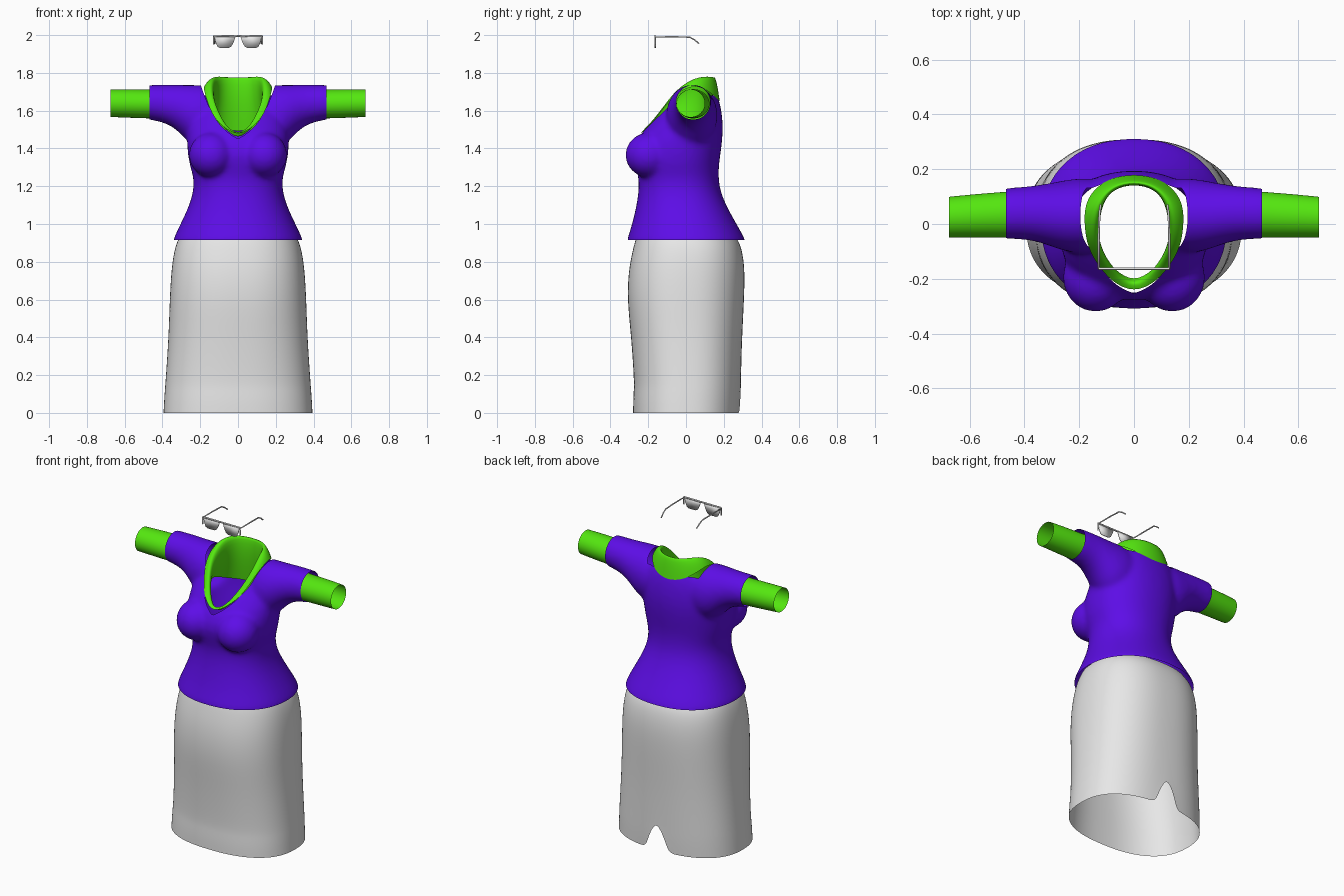
import bpy, bmesh
from math import sin, cos, pi, copysign
from mathutils import Vector, Matrix
from mathutils.bvhtree import BVHTree

cube = bpy.data.objects.get("Cube")
if cube:
    bpy.data.objects.remove(cube)


def material(name, color):
    m = bpy.data.materials.new(name)
    m.use_nodes = True
    m.diffuse_color = (*color, 1)
    m.node_tree.nodes["Principled BSDF"].inputs["Base Color"].default_value = (*color, 1)
    return m


purple = material("purple knit", (0.11, 0.004, 0.8))
green = material("green cotton", (0.09, 0.8, 0.005))
grey = material("light grey", (0.8, 0.8, 0.8))


def make_object(name, bm, mat):
    for f in bm.faces:
        f.smooth = True
    mesh = bpy.data.meshes.new(name)
    bm.to_mesh(mesh)
    mesh.materials.append(mat)
    ob = bpy.data.objects.new(name, mesh)
    bpy.context.collection.objects.link(ob)
    return ob


def subdivide(ob, levels=2):
    mod = ob.modifiers.new("Smooth surface", 'SUBSURF')
    mod.levels = mod.render_levels = levels


def oval(t, n):
    """Point on a rounded-square unit loop."""
    c, s = cos(t), sin(t)
    return copysign(abs(c) ** (2 / n), c), copysign(abs(s) ** (2 / n), s)


def loft(bm, rows, closed=True, caps=False):
    rows = [[bm.verts.new(p) for p in row] for row in rows]
    n = len(rows[0])
    for a, b in zip(rows, rows[1:]):
        for i in range(n if closed else n - 1):
            j = (i + 1) % n
            bm.faces.new((a[i], a[j], b[j], b[i]))
    if caps:
        bm.faces.new(rows[0])
        bm.faces.new(rows[-1])


def upright_ring(z, half, front, back, n, count=40, gap=0.0):
    """Horizontal section starting at the back centre."""
    mid, depth, pts = (front + back) / 2, (back - front) / 2, []
    for i in range(count):
        t = gap + (2 * pi - 2 * gap) * i / (count - 1 if gap is not None and n > 2.3 else count)
        u, v = oval(pi / 2 + t, n)
        pts.append((half * u, mid + depth * v, z))
    return pts


def sleeve_ring(x, low, high, front, back, count=24):
    return [(x, (front + back) / 2 + (back - front) / 2 * cos(2 * pi * i / count),
             (low + high) / 2 + (high - low) / 2 * sin(2 * pi * i / count)) for i in range(count)]


# Skirt: open tube with a vent at the back hem
skirt_sections = [
    (0.0, 0.395, -0.28, 0.285), (0.06, 0.392, -0.28, 0.288), (0.12, 0.388, -0.277, 0.29),
    (0.17, 0.384, -0.275, 0.291), (0.4, 0.368, -0.29, 0.297), (0.6, 0.362, -0.312, 0.308),
    (0.75, 0.354, -0.305, 0.312), (0.85, 0.34, -0.285, 0.3), (0.91, 0.322, -0.27, 0.28),
    (0.95, 0.3, -0.255, 0.25)]
bm = bmesh.new()
loft(bm, [upright_ring(*s, 2.4, 49, 0.15 * max(0, 1 - s[0] / 0.17) ** 0.8)
          for s in skirt_sections], closed=False)
bmesh.ops.remove_doubles(bm, verts=bm.verts, dist=0.0005)
skirt = make_object("skirt", bm, grey)
subdivide(skirt)

# Sweater: torso, sleeves and bust fused into one smooth skin
torso_sections = [
    (0.84, 0.37, -0.335, 0.345), (0.92, 0.345, -0.312, 0.315), (1.0, 0.305, -0.285, 0.268),
    (1.1, 0.257, -0.262, 0.212), (1.18, 0.235, -0.25, 0.18), (1.25, 0.235, -0.25, 0.172),
    (1.32, 0.26, -0.275, 0.175), (1.4, 0.27, -0.285, 0.188), (1.5, 0.272, -0.23, 0.198),
    (1.6, 0.25, -0.135, 0.19), (1.68, 0.21, -0.075, 0.17), (1.735, 0.17, -0.02, 0.13)]
sleeve_sections = [
    (0.1, 1.42, 1.735, -0.1, 0.17), (0.2, 1.4, 1.738, -0.11, 0.17), (0.26, 1.425, 1.738, -0.1, 0.16),
    (0.31, 1.485, 1.738, -0.08, 0.15), (0.37, 1.53, 1.738, -0.06, 0.14),
    (0.45, 1.55, 1.738, -0.055, 0.133), (0.54, 1.555, 1.738, -0.055, 0.128)]
bm = bmesh.new()
loft(bm, [upright_ring(*s, 2.2) for s in torso_sections], caps=True)
for side in (-1, 1):
    loft(bm, [sleeve_ring(side * s[0], *s[1:]) for s in sleeve_sections], caps=True)
    bmesh.ops.create_uvsphere(
        bm, u_segments=24, v_segments=16, radius=1,
        matrix=Matrix.Translation((side * 0.14, -0.195, 1.365)) @ Matrix.Diagonal((0.122, 0.128, 0.12, 1)))
bmesh.ops.recalc_face_normals(bm, faces=bm.faces)
sweater = make_object("sweater", bm, purple)
subdivide(sweater, 1)
mod = sweater.modifiers.new("Fuse", 'REMESH')
mod.mode, mod.voxel_size = 'VOXEL', 0.012
mod = sweater.modifiers.new("Relax", 'SMOOTH')
mod.factor, mod.iterations = 0.5, 14
bpy.context.view_layer.update()
fused = bpy.data.meshes.new_from_object(sweater.evaluated_get(bpy.context.evaluated_depsgraph_get()))
bm = bmesh.new()
bm.from_mesh(fused)
bpy.data.meshes.remove(fused)
skin = BVHTree.FromBMesh(bm)


def neckline(x, y):
    """Height above which the sweater is cut away."""
    ax = abs(x)
    back = 1.45 + 0.23 * min(1, max(0, (y + 0.05) / 0.15))
    return max(back, 1.45 + 0.6 * ax + 22 * ax ** 3)


def trim(point, normal):
    bmesh.ops.bisect_plane(bm, geom=bm.verts[:] + bm.edges[:] + bm.faces[:], dist=1e-5,
                           plane_co=point, plane_no=normal, clear_outer=True)


# Open the hem, sleeve ends and neck
trim((0, 0, 0.915), (0, 0, -1))
for side in (-1, 1):
    trim((side * 0.468, 0, 0), (side, 0, 0))
for v in bm.verts:
    v.co.z -= neckline(v.co.x, v.co.y)
trim((0, 0, 0), (0, 0, 1))
for v in bm.verts:
    v.co.z += neckline(v.co.x, v.co.y)
for f in bm.faces:
    f.smooth = True
sweater.modifiers.clear()
bm.to_mesh(sweater.data)

# Shirt cuffs
for side, name in ((-1, "right_shirt_sleeve"), (1, "left_shirt_sleeve")):
    bm = bmesh.new()
    loft(bm, [sleeve_ring(side * x, *s) for x, *s in (
        (0.4, 1.558, 1.715, -0.05, 0.125), (0.47, 1.558, 1.712, -0.05, 0.118),
        (0.58, 1.562, 1.714, -0.05, 0.11), (0.676, 1.566, 1.712, -0.05, 0.1))])
    subdivide(make_object(name, bm, green), 1)

# Shirt collar: outer leaf on the sweater, fold, and stand inside the neck
outer = [(0, -0.23, 1.45), (0.085, -0.2, 1.508), (0.14, -0.14, 1.58), (0.175, -0.06, 1.675),
         (0.185, 0.04, 1.73), (0.165, 0.11, 1.715), (0.1, 0.18, 1.67), (0, 0.2, 1.645)]
fold = [(0, -0.222, 1.46), (0.07, -0.185, 1.53), (0.115, -0.12, 1.625), (0.135, -0.055, 1.71),
        (0.125, 0.02, 1.775), (0.11, 0.085, 1.803), (0.07, 0.135, 1.808), (0, 0.152, 1.806)]
stand = [(0, -0.218, 1.45), (0.06, -0.18, 1.51), (0.105, -0.115, 1.585), (0.125, -0.05, 1.64),
         (0.122, 0.02, 1.66), (0.11, 0.08, 1.67), (0.07, 0.125, 1.68), (0, 0.14, 1.68)]
panel = [(0, -0.21, 1.445), (0.065, -0.175, 1.5), (0.115, -0.11, 1.56), (0.15, -0.045, 1.57),
         (0.16, 0.03, 1.54), (0.14, 0.1, 1.51), (0.09, 0.15, 1.5), (0, 0.175, 1.49)]
edge = []
for p in outer:
    co, normal, _, _ = skin.find_nearest(Vector(p))
    q = co + normal * 0.007
    edge.append(Vector((p[0], q.y, q.z)))
leaf = [a.lerp(Vector(b), 0.5) + Vector((a.x * 0.06, 0.004, 0.008)) for a, b in zip(edge, fold)]
bm = bmesh.new()
loft(bm, [edge, leaf, fold, stand, panel], closed=False)
collar = make_object("shirt_collar", bm, green)
mod = collar.modifiers.new("Mirror", 'MIRROR')
mod.use_clip = True
subdivide(collar)

# Glasses: two lens plates, a brow frame and two temples
def tube(name, points, radius):
    curve = bpy.data.curves.new(name, 'CURVE')
    curve.dimensions = '3D'
    curve.bevel_depth, curve.bevel_resolution = radius, 1
    curve.use_fill_caps = True
    spline = curve.splines.new('POLY')
    spline.points.add(len(points) - 1)
    for sp, p in zip(spline.points, points):
        sp.co = (*p, 1)
    curve.materials.append(grey)
    bpy.context.collection.objects.link(bpy.data.objects.new(name, curve))


lens_outline = [(0.014, 1.99), (0.125, 1.994), (0.12, 1.965), (0.108, 1.938), (0.095, 1.932),
                (0.05, 1.932), (0.035, 1.94), (0.022, 1.965)]
for side, word in ((-1, "right"), (1, "left")):
    bm = bmesh.new()
    bm.faces.new([bm.verts.new((side * x, -0.163, z)) for x, z in lens_outline])
    lens = make_object(word + "_lens", bm, grey)
    lens.modifiers.new("Thickness", 'SOLIDIFY').thickness = 0.005
    tube(word + "_temple", [(side * x, y, z) for x, y, z in (
        (0.129, -0.163, 1.95), (0.129, -0.163, 1.991), (0.129, -0.06, 1.991), (0.127, 0.02, 1.989),
        (0.125, 0.045, 1.975), (0.122, 0.07, 1.955))], 0.004)
tube("brow_frame", [(x, -0.163, 1.995) for x in (-0.129, -0.02, 0.02, 0.129)], 0.005)
